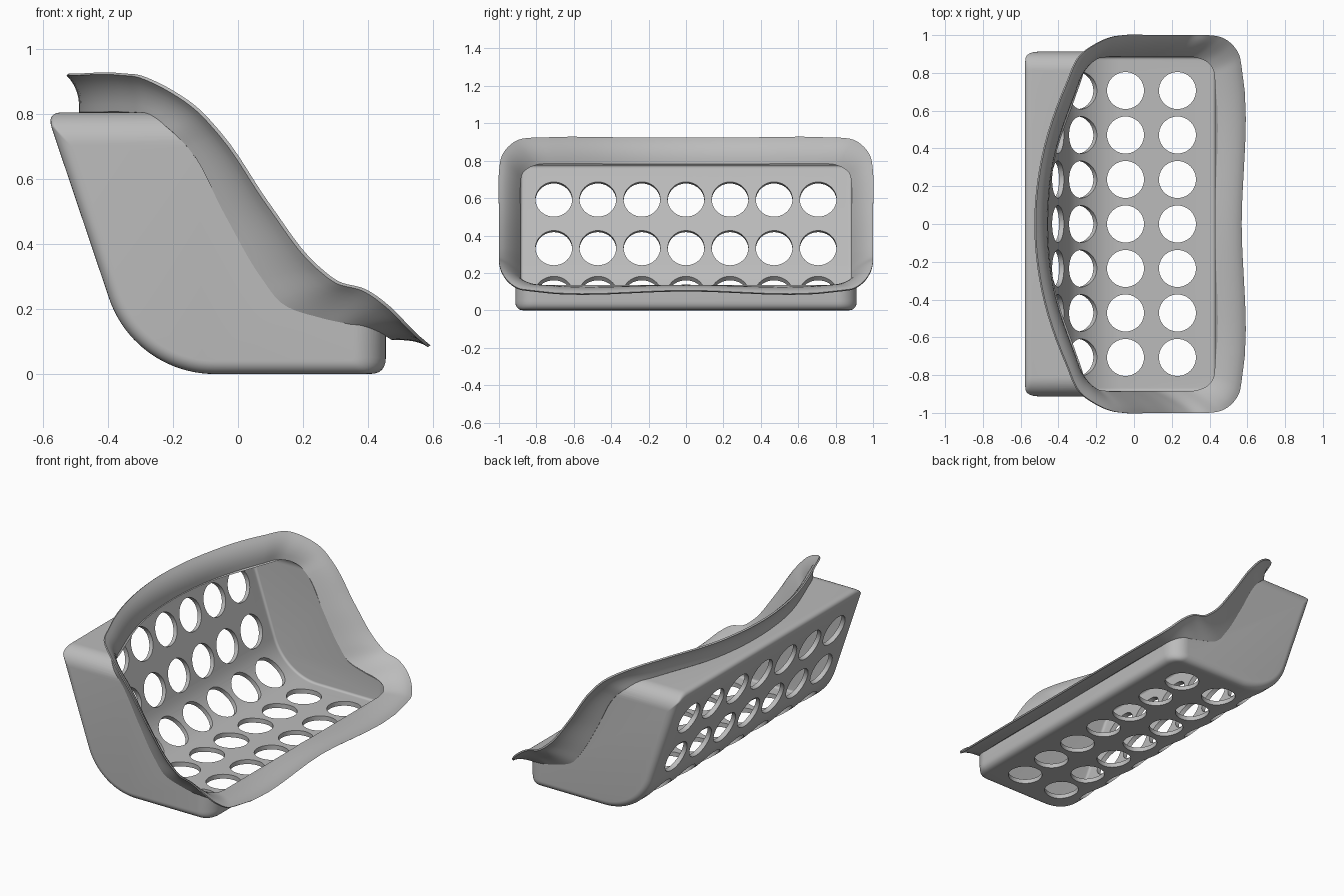
import bpy, bmesh, math
from mathutils import Vector, Matrix

if "Cube" in bpy.data.objects:
    bpy.data.objects.remove(bpy.data.objects["Cube"])

grey = bpy.data.materials.new("plain grey")
grey.use_nodes = True
grey.diffuse_color = (0.5, 0.5, 0.5, 1)
grey.node_tree.nodes["Principled BSDF"].inputs["Base Color"].default_value = (0.5, 0.5, 0.5, 1)

HALF, TOP, FRONT, WALL = 0.912, 0.805, 0.455, 0.027
BEND, BEND_X, LEAN = 0.343, -0.072, math.radians(71.4)


def make_object(name, bm):
    bmesh.ops.recalc_face_normals(bm, faces=bm.faces)
    mesh = bpy.data.meshes.new(name)
    bm.to_mesh(mesh)
    bm.free()
    mesh.materials.append(grey)
    obj = bpy.data.objects.new(name, mesh)
    bpy.context.collection.objects.link(obj)
    return obj


def bridge(bm, rings, closed=False):
    count = len(rings[0])
    pairs = list(zip(rings, rings[1:]))
    if closed:
        pairs.append((rings[-1], rings[0]))
    for a, b in pairs:
        for i in range(count):
            j = (i + 1) % count
            bm.faces.new((a[i], a[j], b[j], b[i]))


def fan(bm, ring, centre):
    tip = bm.verts.new(centre)
    for i in range(len(ring)):
        bm.faces.new((ring[i], ring[i - 1], tip))


def bend_point(angle, radius=BEND):
    return Vector((BEND_X - radius * math.sin(angle), BEND - radius * math.cos(angle)))


# Side profile: front wall, floor, bend, leaning back and roof
profile = [Vector((FRONT, TOP)), Vector((FRONT, 0))]
profile += [bend_point(LEAN * i / 20) for i in range(21)]
slope = Vector((-math.cos(LEAN), math.sin(LEAN)))
profile.append(profile[-1] + slope * ((TOP - profile[-1].y) / slope.y))
LAST = len(profile) - 1


def inset_profile(offsets):
    """Move each profile edge inward by its own distance, then round two corners."""
    lines = []
    for i, p in enumerate(profile):
        d = (profile[(i + 1) % len(profile)] - p).normalized()
        n = Vector((d.y, -d.x))          # outward, as the profile runs clockwise
        lines.append((n, n.dot(p)))
    centre = Vector((0, 0.4))
    moved = []
    for n, c in lines:
        sign = 1 if c - n.dot(centre) > 0 else -1
        moved.append((n, c - sign * offsets[len(moved)]))
    pts = []
    for i in range(len(profile)):
        (n0, c0), (n1, c1) = moved[i - 1], moved[i]
        det = n0.x * n1.y - n0.y * n1.x
        pts.append(Vector(((c0 * n1.y - c1 * n0.y) / det, (n0.x * c1 - n1.x * c0) / det)))
    out = []
    for i, p in enumerate(pts):
        if i not in (1, LAST):
            out.append(p)
            continue
        size = max(0.05 - offsets[i], 0.008)
        a = p + (pts[i - 1] - p).normalized() * size
        b = p + (pts[(i + 1) % len(pts)] - p).normalized() * size
        for k in range(7):
            t = k / 6
            out.append(a * (1 - t) ** 2 + p * 2 * t * (1 - t) + b * t * t)
    return out


def tub(name, inset):
    """Solid tub with rounded ends; roof and front edges are rounder."""
    half = HALF - inset
    radii = [0.1 if i in (0, LAST) else 0.04 for i in range(len(profile))]
    radii = [max(r - inset, 0.012) for r in radii]
    big = max(radii)
    ys = [half - big + big * math.sin(math.pi / 2 * k / 12) for k in range(13)]
    bm = bmesh.new()
    rings = []
    for y in [-v for v in reversed(ys)] + ys:
        offs = []
        for r in radii:
            s = max(0, abs(y) - half + r)
            offs.append(inset + r - math.sqrt(max(r * r - s * s, 0)))
        rings.append([bm.verts.new((p.x, y, p.y)) for p in inset_profile(offs)])
    bridge(bm, rings)
    bm.faces.new(rings[0])
    bm.faces.new(rings[-1])
    return make_object(name, bm)


def smooth_loop(half):
    """Mirror a half loop in y and pass a smooth closed curve through it."""
    pts = [Vector(p) for p in half]
    pts += [Vector((p.x, -p.y, p.z)) for p in pts[-2:0:-1]]
    n = len(pts)
    h = [(pts[(i + 1) % n] - pts[i]).length for i in range(n)]
    d = [(pts[(i + 1) % n] - pts[i]) / h[i] for i in range(n)]
    m = [(d[i - 1] * h[i] + d[i] * h[i - 1]) / (h[i] + h[i - 1]) for i in range(n)]
    out = []
    for i in range(n):
        j = (i + 1) % n
        for k in range(6):
            t = k / 6
            out.append(pts[i] * (2 * t**3 - 3 * t * t + 1) + pts[j] * (3 * t * t - 2 * t**3)
                       + m[i] * h[i] * (t**3 - 2 * t * t + t) + m[j] * h[i] * (t**3 - t * t))
    return out


# Lip edge and mouth of the tub, from top centre to bottom centre
lip = smooth_loop([
    (-.52, 0, .925), (-.483, .35, .925), (-.355, .74, .925), (-.28, .895, .912),
    (-.205, .95, .875), (-.125, .987, .82), (-.05, 1, .74), (.1, 1, .52),
    (.25, 1, .33), (.31, 1, .285), (.39, 1, .262), (.465, .987, .21),
    (.52, .95, .155), (.557, .895, .118), (.57, .83, .107), (.57, 0, .107)])
mouth = smooth_loop([
    (-.475, 0, .795), (-.44, .35, .795), (-.325, .7, .795), (-.28, .81, .79),
    (-.24, .86, .77), (-.2, .89, .74), (-.15, .9, .69), (-.04, .9, .49),
    (.07, .9, .3), (.13, .9, .225), (.25, .9, .18), (.35, .895, .158),
    (.405, .87, .143), (.435, .83, .13), (.443, .78, .125), (.443, 0, .125)])

# Cutter that opens the mouth
bm = bmesh.new()
centre, sweep = Vector((0, 0, 0.4)), Vector((1.2, 0, 1.2))
edge = [a.lerp(b, 0.9) for a, b in zip(mouth, lip)]
rings = [[bm.verts.new(p) for p in loop] for loop in (mouth, edge, [p + sweep for p in edge])]
bridge(bm, rings)
fan(bm, rings[0], centre)
fan(bm, rings[2], centre + sweep)
mouth_cutter = make_object("mouth_cutter", bm)

# Cutter for the five rows of seven round holes
bm = bmesh.new()
rows = [(Vector((0.23, 0)), 0), (Vector((-0.045, 0)), 0), (bend_point(0.72), 0.72)]
for z in (0.325, 0.585):
    base = bend_point(LEAN)
    rows.append((base + slope * ((z - base.y) / slope.y), LEAN))
for p, angle in rows:
    for k in range(-3, 4):
        place = Matrix.Translation((p.x, k * 0.2355, p.y)) @ Matrix.Rotation(angle, 4, 'Y')
        bmesh.ops.create_cone(bm, cap_ends=True, segments=40, radius1=0.098,
                              radius2=0.098, depth=0.13, matrix=place)
hole_cutter = make_object("hole_cutter", bm)

# Hollow tub
body = tub("basket_body", 0)
cavity = tub("cavity_cutter", WALL)
bpy.context.view_layer.objects.active = body
for cutter in (cavity, mouth_cutter, hole_cutter):
    cutter.hide_render = True
    mod = body.modifiers.new(cutter.name, 'BOOLEAN')
    mod.operation, mod.solver, mod.object = 'DIFFERENCE', 'EXACT', cutter
    bpy.ops.object.modifier_apply(modifier=mod.name)
for cutter in (cavity, mouth_cutter, hole_cutter):
    bpy.data.objects.remove(cutter)


# Flared rim around the mouth
def scaled(loop, s, sy):
    return [Vector((p.x * s, p.y * sy, 0.45 + (p.z - 0.45) * s)) for p in loop]


def flare(start, end, bulge):
    loops = []
    for k in range(7):
        t = k / 6
        loops.append([a * (1 - t) ** 2 + ((a + b) / 2 + bulge) * 2 * t * (1 - t) + b * t * t
                      for a, b in zip(start, end)])
    return loops


bulge = Vector((0.035, 0, 0.02))
lip_back = [p + Vector((-0.008, 0, -0.006)) for p in lip]
inner = flare(scaled(mouth, 0.965, 0.982), lip, bulge)
outer = flare(scaled(mouth, 1.03, 1.016), lip_back, bulge * 0.7)
bm = bmesh.new()
rings = [[bm.verts.new(p) for p in loop] for loop in inner + outer[::-1]]
bridge(bm, rings, closed=True)
rim = make_object("flared_rim", bm)

for obj in (body, rim):
    bpy.ops.object.select_all(action='DESELECT')
    obj.select_set(True)
    bpy.context.view_layer.objects.active = obj
    bpy.ops.object.shade_smooth_by_angle(angle=math.radians(35))
